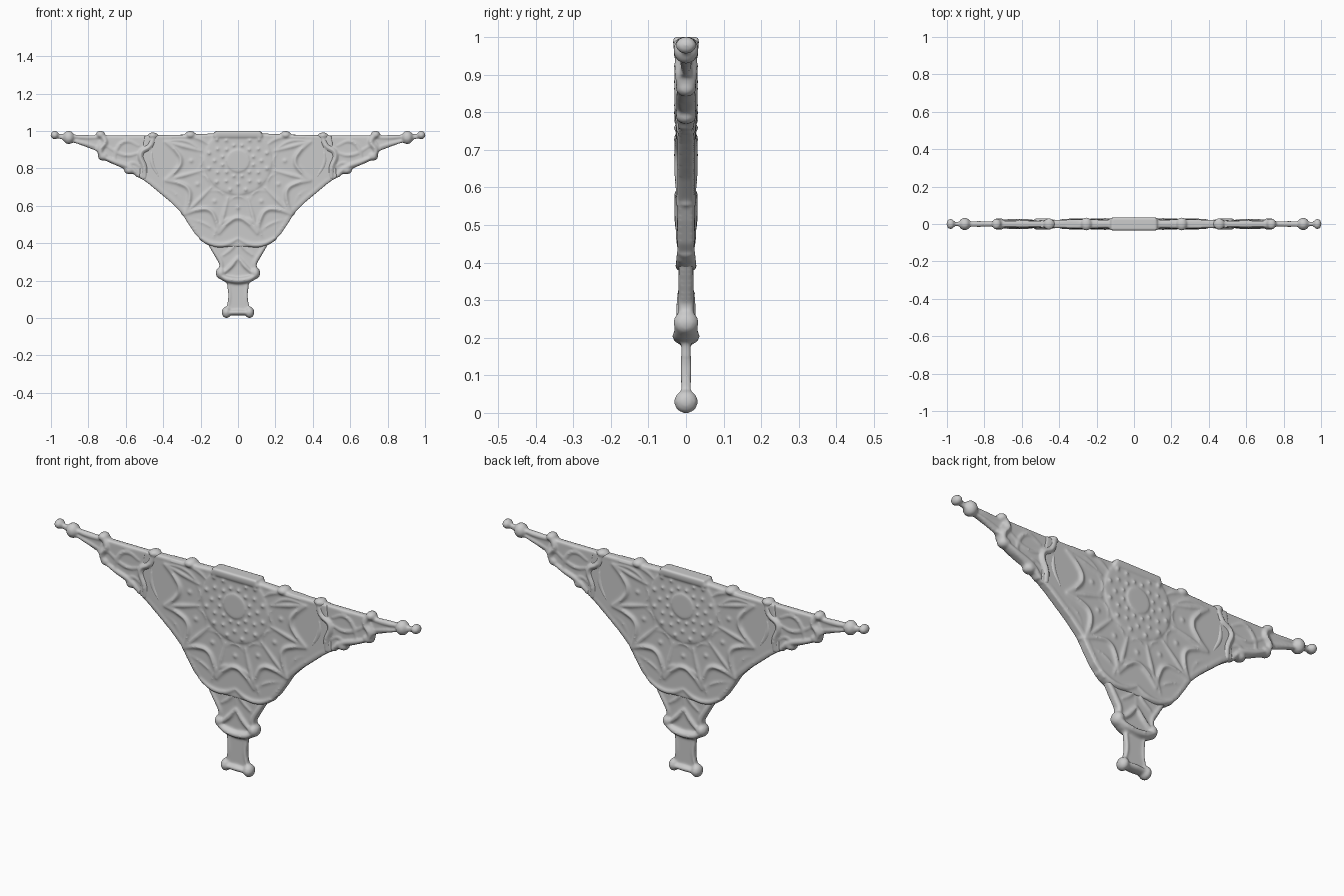
import bpy, bmesh
from math import sin, cos, radians
from mathutils import Matrix, Vector

DEPTH = 1.75          # ridges are deeper than they are wide
CX, CZ = 0.0, 0.84    # rosette centre


def mirror(pts):
    return [(-p[0],) + tuple(p[1:]) for p in pts]


def polar(r, deg):
    return (CX + r * cos(radians(deg)), min(CZ + r * sin(radians(deg)), 0.967))


class Part:
    """Collects plates, ridges and knobs, then fuses them into one soft cast piece."""

    def __init__(self, name):
        self.name = name
        self.bm = bmesh.new()
        self.lines = []

    def plate(self, pts, half):
        face = self.bm.faces.new([self.bm.verts.new((x, -half, z)) for x, z in pts])
        ext = bmesh.ops.extrude_face_region(self.bm, geom=[face])
        vs = [g for g in ext["geom"] if isinstance(g, bmesh.types.BMVert)]
        bmesh.ops.translate(self.bm, verts=vs, vec=(0, 2 * half, 0))

    def ridge(self, pts, r, both=False):
        self.lines.append((pts, r))
        if both:
            self.lines.append((mirror(pts), r))

    def knob(self, x, z, rx, ry, rz, both=False):
        for s in ((1, -1) if both else (1,)):
            m = Matrix.Translation((x * s, 0, z)) @ Matrix.Diagonal((rx, ry, rz, 1))
            bmesh.ops.create_uvsphere(self.bm, u_segments=16, v_segments=10, radius=1, matrix=m)

    def finish(self):
        cu = bpy.data.curves.new("ridge_lines", 'CURVE')
        cu.dimensions = '3D'
        cu.bevel_depth = 1.0
        cu.bevel_resolution = 3
        cu.resolution_u = 6
        cu.use_fill_caps = True
        for pts, r in self.lines:
            sp = cu.splines.new('BEZIER')
            sp.bezier_points.add(len(pts) - 1)
            for i, (bp, p) in enumerate(zip(sp.bezier_points, pts)):
                bp.co = (p[0], 0, p[1])
                bp.radius = r * (0.85 if i in (0, len(pts) - 1) else 1)
                bp.handle_left_type = bp.handle_right_type = 'AUTO'
        tmp = bpy.data.objects.new("ridge_lines", cu)
        bpy.context.collection.objects.link(tmp)
        bpy.context.view_layer.update()
        me = bpy.data.meshes.new_from_object(tmp.evaluated_get(bpy.context.evaluated_depsgraph_get()))
        me.transform(Matrix.Diagonal((1, DEPTH, 1, 1)))
        self.bm.from_mesh(me)
        bpy.data.objects.remove(tmp)
        bmesh.ops.recalc_face_normals(self.bm, faces=self.bm.faces[:])
        mesh = bpy.data.meshes.new(self.name)
        self.bm.to_mesh(mesh)
        ob = bpy.data.objects.new(self.name, mesh)
        bpy.context.collection.objects.link(ob)
        rm = ob.modifiers.new("fuse", 'REMESH')
        rm.mode = 'VOXEL'
        rm.voxel_size = 0.006
        rm.use_smooth_shade = True
        sm = ob.modifiers.new("soften", 'SMOOTH')
        sm.factor = 0.5
        sm.iterations = 4


# ---- centre panel: plate, border, star net and rosette
c = Part("centre_panel")
edge = [(0.53, 0.755), (0.48, 0.72), (0.42, 0.67), (0.36, 0.62), (0.30, 0.56),
        (0.27, 0.51), (0.23, 0.45), (0.18, 0.40)]
top = [(0.12, 1.0), (0.13, 0.983), (0.5, 0.975)]
half = top + edge + [(0.06, 0.38)]
c.plate(half + mirror(half)[::-1], 0.021)
c.ridge([(x - 0.014, z + 0.008) for x, z in edge], 0.014, True)
c.plate([(-0.12, 1), (0.12, 1), (0.13, 0.97), (-0.13, 0.97)], 0.034)
c.ridge([(0.12, 0.975), (0.27, 0.967), (0.45, 0.965)], 0.015, True)
c.knob(0.255, 0.978, 0.03, 0.036, 0.022, True)

# star net: radial walls, inner arches, outer scallops
for k in range(-7, 2):
    a = 30 * k
    if -196 <= a + 15 <= 16:
        c.ridge([polar(0.2, a + 15), polar(0.3, a + 15), polar(0.405, a + 15)], 0.017)
    if -181 <= a <= 1:
        c.ridge([polar(0.405, a - 15), polar(0.335, a - 9), polar(0.305, a),
                 polar(0.335, a + 9), polar(0.405, a + 15)], 0.018)
        c.ridge([polar(0.23, a - 15), polar(0.19, a), polar(0.23, a + 15)], 0.015)
        x, z = polar(0.25, a)
        c.knob(x, z, 0.022, 0.027, 0.022)
c.ridge([(0.15, 0.92), (0.2, 0.955), (0.25, 0.965)], 0.016, True)
c.ridge([(0.2, 0.9), (0.28, 0.945), (0.39, 0.945)], 0.016, True)

# rosette disc with rays and two rings of beads
c.plate([polar(0.18, 15 * i) for i in range(24)], 0.026)
c.plate([polar(0.06, 15 * i) for i in range(24)], 0.031)
for i in range(12):
    for r, s, d in ((0.085, 0.013, 15), (0.125, 0.013, 0), (0.16, 0.015, 15)):
        x, z = polar(r, 30 * i + d)
        if z < 0.96:
            c.knob(x, z, s, 0.036, s)
    c.ridge([polar(0.03, 30 * i), polar(0.07, 30 * i)], 0.0185 if i % 2 else 0.019)

# lower scallops
c.ridge([(0.0, 0.535), (0.06, 0.525), (0.11, 0.48), (0.13, 0.43)], 0.016, True)
c.ridge([(0.105, 0.45), (0.17, 0.50), (0.26, 0.53)], 0.015, True)
c.ridge([(0.0, 0.425), (0.06, 0.395), (0.13, 0.395), (0.2, 0.43)], 0.017, True)
c.ridge([(0.29, 0.555), (0.33, 0.66), (0.41, 0.7)], 0.014, True)
c.finish()

# ---- arms: the same tapering lattice on either side
for side, name in ((1, "right_arm"), (-1, "left_arm")):
    a = Part(name)
    f = (lambda p: p) if side == 1 else mirror
    a.plate(f([(0.42, 0.975), (0.72, 0.975), (0.76, 0.90), (0.72, 0.86), (0.66, 0.82),
               (0.58, 0.785), (0.52, 0.745), (0.42, 0.70)]), 0.017)
    a.plate(f([(0.7, 0.975), (0.88, 0.98), (0.98, 0.985), (0.98, 0.965), (0.88, 0.94),
               (0.76, 0.895), (0.7, 0.88)]), 0.010)
    for pts, r in (
        ([(0.45, 0.975), (0.47, 0.92), (0.52, 0.88), (0.5, 0.80), (0.5, 0.745)], 0.018),
        ([(0.42, 0.75), (0.46, 0.83), (0.46, 0.9)], 0.016),
        ([(0.51, 0.89), (0.6, 0.87), (0.72, 0.93)], 0.014),
        ([(0.53, 0.92), (0.6, 0.945), (0.65, 0.9), (0.66, 0.84)], 0.014),
        ([(0.73, 0.98), (0.71, 0.94), (0.735, 0.90), (0.73, 0.865)], 0.018),
        ([(0.735, 0.868), (0.67, 0.84), (0.57, 0.80), (0.53, 0.76)], 0.016),
        ([(0.51, 0.80), (0.57, 0.83), (0.6, 0.80)], 0.013),
        ([(0.45, 0.966), (0.6, 0.962), (0.73, 0.966)], 0.011),
        ([(0.74, 0.965), (0.83, 0.965), (0.9, 0.975)], 0.010),
        ([(0.74, 0.91), (0.83, 0.935), (0.9, 0.95)], 0.010),
    ):
        a.ridge(f(pts), r)
    for x, z, rx, ry, rz in ((0.735, 0.98, 0.025, 0.03, 0.021), (0.455, 0.975, 0.028, 0.032, 0.017),
                             (0.905, 0.965, 0.032, 0.034, 0.036), (0.98, 0.978, 0.022, 0.028, 0.023),
                             (0.58, 0.79, 0.03, 0.028, 0.022), (0.72, 0.865, 0.03, 0.028, 0.024)):
        a.knob(side * x, z, rx, ry, rz)
    a.finish()

# ---- foot: triangular boss, waisted neck and end bar
p = Part("foot")
half = [(0.17, 0.41), (0.135, 0.35), (0.1, 0.29), (0.1, 0.21), (0.05, 0.19)]
p.plate(half + mirror(half)[::-1], 0.015)
half = [(0.06, 0.2), (0.05, 0.11), (0.06, 0.03)]
p.plate(half + mirror(half)[::-1], 0.010)
p.ridge([(0.155, 0.405), (0.12, 0.35), (0.088, 0.29), (0.095, 0.24)], 0.013, True)
p.ridge([(0.0, 0.325), (0.04, 0.275), (0.09, 0.23)], 0.016, True)
p.ridge([(-0.09, 0.225), (-0.05, 0.207), (0.05, 0.207), (0.09, 0.225)], 0.021)
p.ridge([(0.0, 0.42), (0.03, 0.375), (0.085, 0.33)], 0.013, True)
p.ridge([(0.0, 0.38), (0.0, 0.33)], 0.012)
p.ridge([(0.048, 0.19), (0.044, 0.11), (0.055, 0.05)], 0.009, True)
p.ridge([(-0.065, 0.028), (0, 0.03), (0.065, 0.028)], 0.017)
p.knob(0.092, 0.24, 0.027, 0.034, 0.032, True)
p.knob(0.062, 0.03, 0.025, 0.032, 0.031, True)
p.finish()
